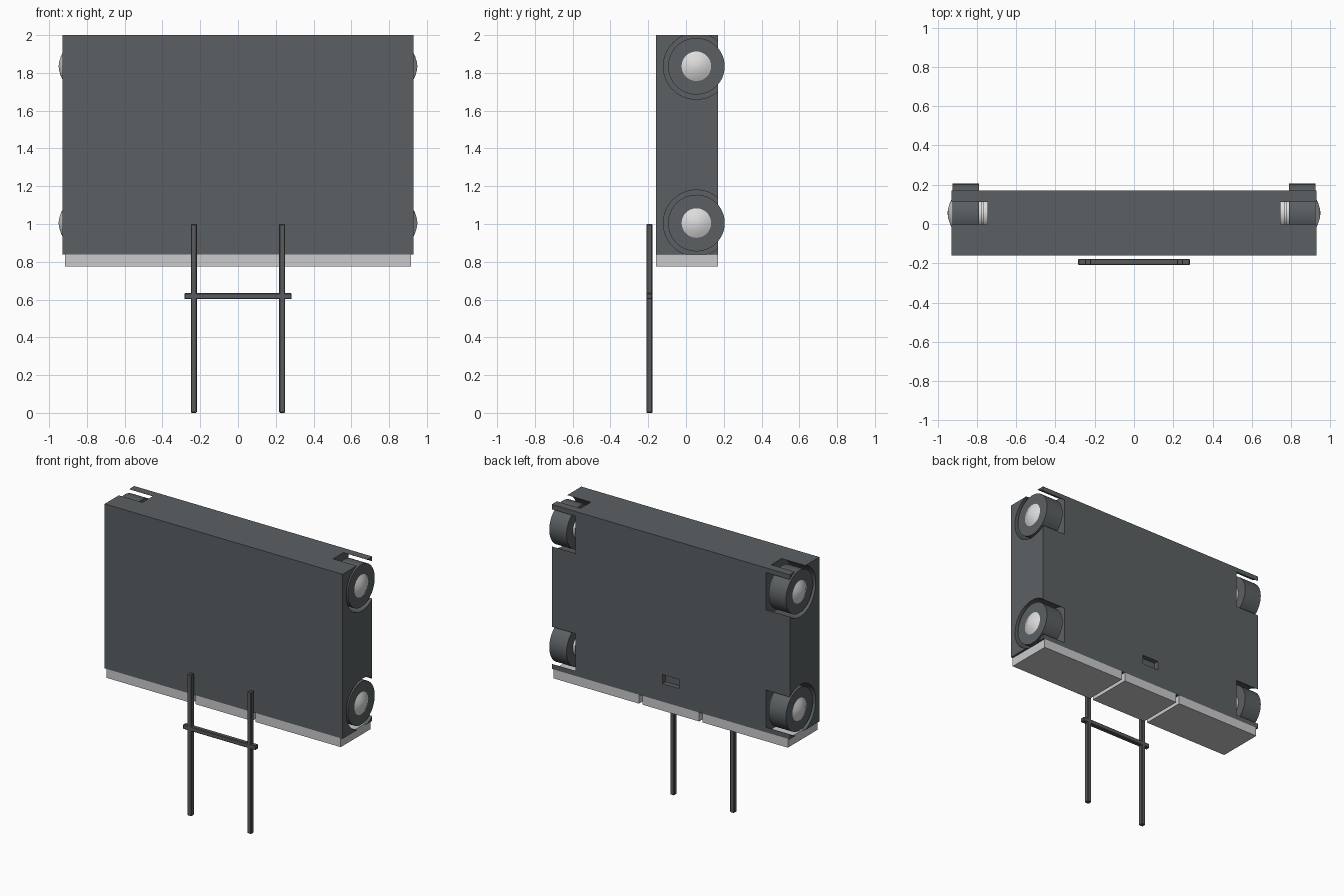
import bpy
import bmesh
import math
from mathutils import Matrix

if "Cube" in bpy.data.objects:
    bpy.data.objects.remove(bpy.data.objects["Cube"])


def material(name, rgb):
    m = bpy.data.materials.new(name)
    m.use_nodes = True
    m.diffuse_color = (*rgb, 1)
    m.node_tree.nodes["Principled BSDF"].inputs["Base Color"].default_value = (*rgb, 1)
    return m


SLATE = material("slate grey", (0.105, 0.118, 0.125))
CHARCOAL = material("dark grey", (0.095, 0.1, 0.105))
PALE = material("pale grey", (0.6, 0.6, 0.62))
SILVER = material("silver", (0.72, 0.72, 0.72))


def box(name, x, y, z, mat, bevel=0):
    """Box from (min, max) ranges on each axis."""
    ranges = (x, y, z)
    bpy.ops.mesh.primitive_cube_add(size=1, location=[sum(r) / 2 for r in ranges])
    ob = bpy.context.object
    ob.name = name
    ob.scale = [r[1] - r[0] for r in ranges]
    bpy.ops.object.transform_apply(location=False, rotation=False, scale=True)
    ob.data.materials.append(mat)
    if bevel:
        mod = ob.modifiers.new("bevel", "BEVEL")
        mod.width = bevel
        mod.segments = 1
    return ob


def lathe_x(name, profile, side, y, z, mat):
    """Turn (x, radius) points about an axis along x; radius 0 closes the end."""
    bm = bmesh.new()
    verts = [bm.verts.new((x * side, r, 0)) for x, r in profile]
    edges = [bm.edges.new(pair) for pair in zip(verts, verts[1:])]
    bmesh.ops.spin(bm, geom=verts + edges, cent=(0, 0, 0), axis=(1, 0, 0),
                   angle=math.tau, steps=48, use_duplicate=False)
    bmesh.ops.remove_doubles(bm, verts=bm.verts, dist=0.0001)
    bmesh.ops.recalc_face_normals(bm, faces=bm.faces)
    bmesh.ops.transform(bm, matrix=Matrix.Translation((0, y, z)), verts=bm.verts)
    mesh = bpy.data.meshes.new(name)
    bm.to_mesh(mesh)
    bm.free()
    ob = bpy.data.objects.new(name, mesh)
    bpy.context.collection.objects.link(ob)
    mesh.materials.append(mat)
    bpy.ops.object.select_all(action="DESELECT")
    ob.select_set(True)
    bpy.context.view_layer.objects.active = ob
    bpy.ops.object.shade_smooth_by_angle(angle=math.radians(30))
    return ob


def cut(target, cutter):
    mod = target.modifiers.new("cut", "BOOLEAN")
    mod.operation = "DIFFERENCE"
    mod.solver = "EXACT"
    mod.object = cutter
    bpy.ops.object.select_all(action="DESELECT")
    target.select_set(True)
    bpy.context.view_layer.objects.active = target
    bpy.ops.object.modifier_apply(modifier=mod.name)
    bpy.data.objects.remove(cutter)


# Main case with a small slot in the back
body = box("case", (-0.93, 0.93), (-0.16, 0.17), (0.838, 2), SLATE)
cut(body, box("slot_cutter", (-0.065, 0.065), (0.135, 0.25), (0.965, 1.03), SLATE))

# Four wheels, each in a round well at a corner
WHEEL_Y = 0.055
for side, side_name in ((1, "left"), (-1, "right")):
    for z, level in ((1.835, "upper"), (1.005, "lower")):
        tag = f"{level}_{side_name}"
        cut(body, lathe_x("well_cutter", [(0.745, 0), (0.745, 0.175), (1, 0.175), (1, 0)],
                          side, WHEEL_Y, z, SLATE))
        lathe_x(f"wheel_{tag}", [(0.79, 0), (0.79, 0.15), (0.925, 0.15), (0.925, 0)],
                side, WHEEL_Y, z, SLATE)
        lathe_x(f"hub_cap_{tag}", [(0.924, 0.08), (0.937, 0.055), (0.946, 0.027), (0.95, 0)],
                side, WHEEL_Y, z, SILVER)
        lathe_x(f"axle_{tag}", [(0.74, 0.08), (0.768, 0.08), (0.768, 0.07),
                                (0.774, 0.07), (0.774, 0.08), (0.792, 0.08)],
                side, WHEEL_Y, z, SILVER)

# Three pale panels under the case
for name, x in (("right", (-0.915, -0.248)), ("middle", (-0.222, 0.222)), ("left", (0.248, 0.915))):
    box(f"base_panel_{name}", x, (-0.16, 0.17), (0.775, 0.838), PALE)

# Handle frame in front: two posts and a crossbar
for side, name in ((1, "left"), (-1, "right")):
    x = 0.234 * side
    box(f"handle_post_{name}", (x - 0.016, x + 0.016), (-0.21, -0.178), (0, 1), CHARCOAL, 0.004)
box("handle_crossbar", (-0.284, 0.284), (-0.21, -0.178), (0.602, 0.634), CHARCOAL, 0.004)
